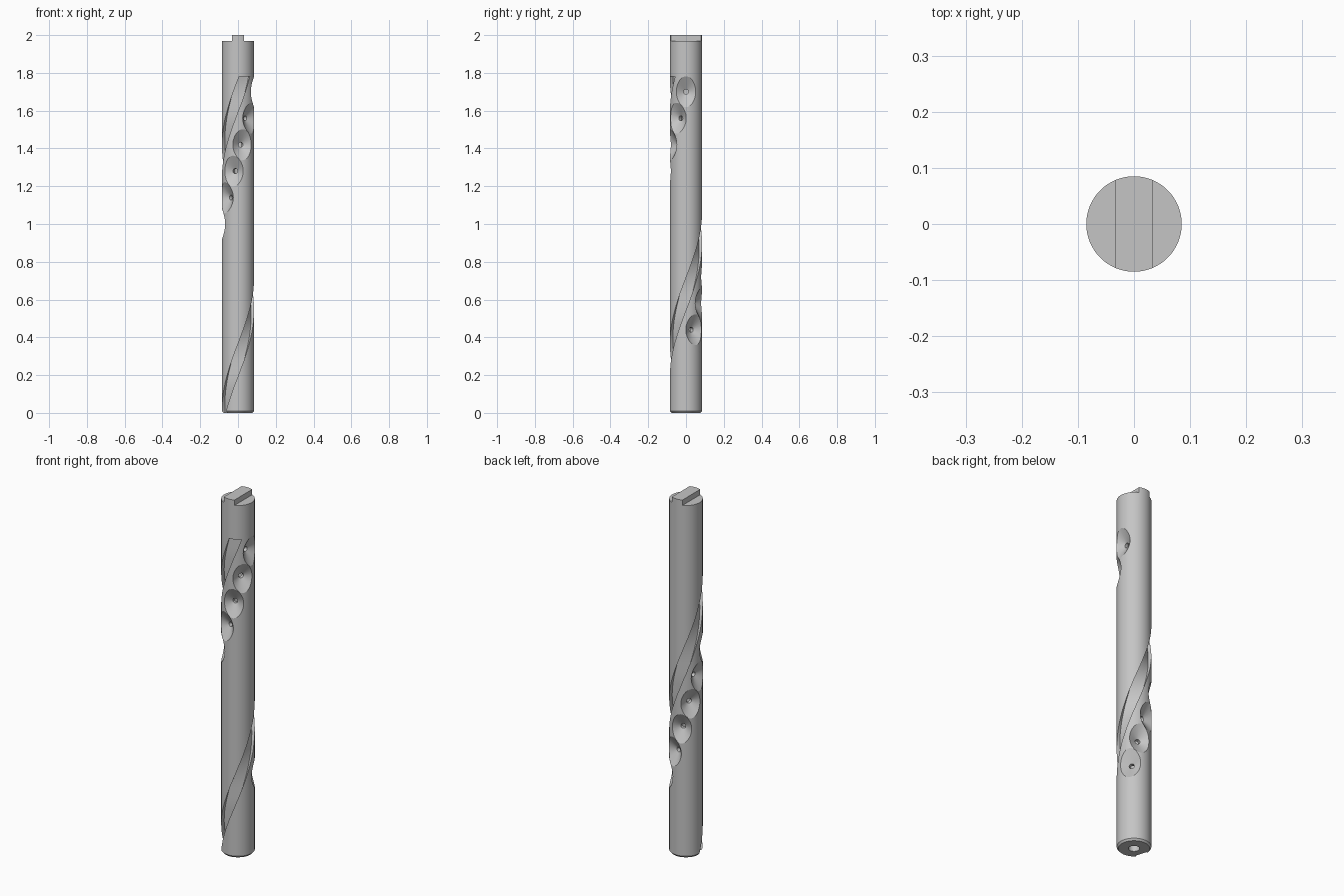
import bpy, bmesh, math
from mathutils import Matrix, Vector

if "Cube" in bpy.data.objects:
    bpy.data.objects.remove(bpy.data.objects["Cube"])

R = 0.085          # rod radius
PITCH = 1.4        # height of one helix turn

steel = bpy.data.materials.new("plain grey")
steel.diffuse_color = (0.56, 0.56, 0.56, 1)
steel.use_nodes = True
steel.node_tree.nodes["Principled BSDF"].inputs["Base Color"].default_value = steel.diffuse_color


def make_object(name, bm):
    bmesh.ops.remove_doubles(bm, verts=bm.verts, dist=1e-6)
    bmesh.ops.recalc_face_normals(bm, faces=bm.faces)
    me = bpy.data.meshes.new(name)
    bm.to_mesh(me)
    bm.free()
    ob = bpy.data.objects.new(name, me)
    bpy.context.collection.objects.link(ob)
    me.materials.append(steel)
    return ob


def lathe(name, profile, segments, matrix=Matrix.Identity(4)):
    """Spin a profile of (radius, z) whose two ends lie on the axis."""
    bm = bmesh.new()
    verts = [bm.verts.new((r, 0, z)) for r, z in profile]
    edges = [bm.edges.new(p) for p in zip(verts, verts[1:])]
    bmesh.ops.spin(bm, geom=verts + edges, cent=(0, 0, 0), axis=(0, 0, 1),
                   angle=math.tau, steps=segments, use_merge=False)
    bmesh.ops.remove_doubles(bm, verts=bm.verts, dist=1e-5)
    bmesh.ops.transform(bm, matrix=matrix, verts=bm.verts)
    return make_object(name, bm)


def cut(target, cutter):
    cutter.hide_render = True
    mod = target.modifiers.new("cut", 'BOOLEAN')
    mod.operation = 'DIFFERENCE'
    mod.solver = 'EXACT'
    mod.object = cutter
    bpy.context.view_layer.objects.active = target
    bpy.ops.object.modifier_apply(modifier=mod.name)
    bpy.data.objects.remove(cutter)


# Rod with a chamfered foot and a blind bore up its axis
wall = [(R, 0.01 + 1.99 * i / 20) for i in range(21)]
rod = lathe("rod", [(0, 1.76), (0.027, 1.76), (0.027, 0), (R - 0.008, 0)]
            + wall + [(0, 2.0)], 96)

# Drive tang: shoulders cut away on both sides of the top
for side in (-1, 1):
    bm = bmesh.new()
    bmesh.ops.create_cube(bm, size=1, matrix=Matrix.Translation(
        (side * 0.133, 0, 2.02)) @ Matrix.Diagonal((0.2, 0.4, 0.1, 1)))
    cut(rod, make_object("shoulder_cutter", bm))

# Helical groove with a flat floor, open at the foot
bm = bmesh.new()
rings = []
steps = 110
for i in range(steps + 1):
    z = -0.02 + 1.80 * i / steps
    turn = Matrix.Rotation(math.tau * (z - 0.63) / PITCH, 4, 'Z')
    rings.append([bm.verts.new(turn @ Vector((x, y, z))) for x, y in
                  ((0.062, -0.032), (0.1, -0.032), (0.1, 0.032), (0.062, 0.032))])
for a, b in zip(rings, rings[1:]):
    for k in range(4):
        n = (k + 1) % 4
        bm.faces.new((a[k], a[n], b[n], b[k]))
bm.faces.new(rings[0])
bm.faces.new(rings[-1])
cut(rod, make_object("groove_cutter", bm))

# Row of ten conical dimples on a helix, each with a small hole to the bore
for i in range(10):
    aim = (Matrix.Translation((0, 0, 1.70 - 0.14 * i))
           @ Matrix.Rotation(-math.tau * 0.14 * i / PITCH, 4, 'Z')
           @ Matrix.Rotation(math.pi / 2, 4, 'Y'))
    cut(rod, lathe("dimple_cutter", [(0, 0.012), (0.013, 0.012), (0.013, 0.047),
                                     (0.107, 0.099), (0, 0.099)], 48, aim))

# Smooth round surfaces, keep the cut edges crisp
bpy.ops.object.select_all(action='DESELECT')
rod.select_set(True)
bpy.context.view_layer.objects.active = rod
bpy.ops.object.shade_smooth_by_angle(angle=math.radians(20))
